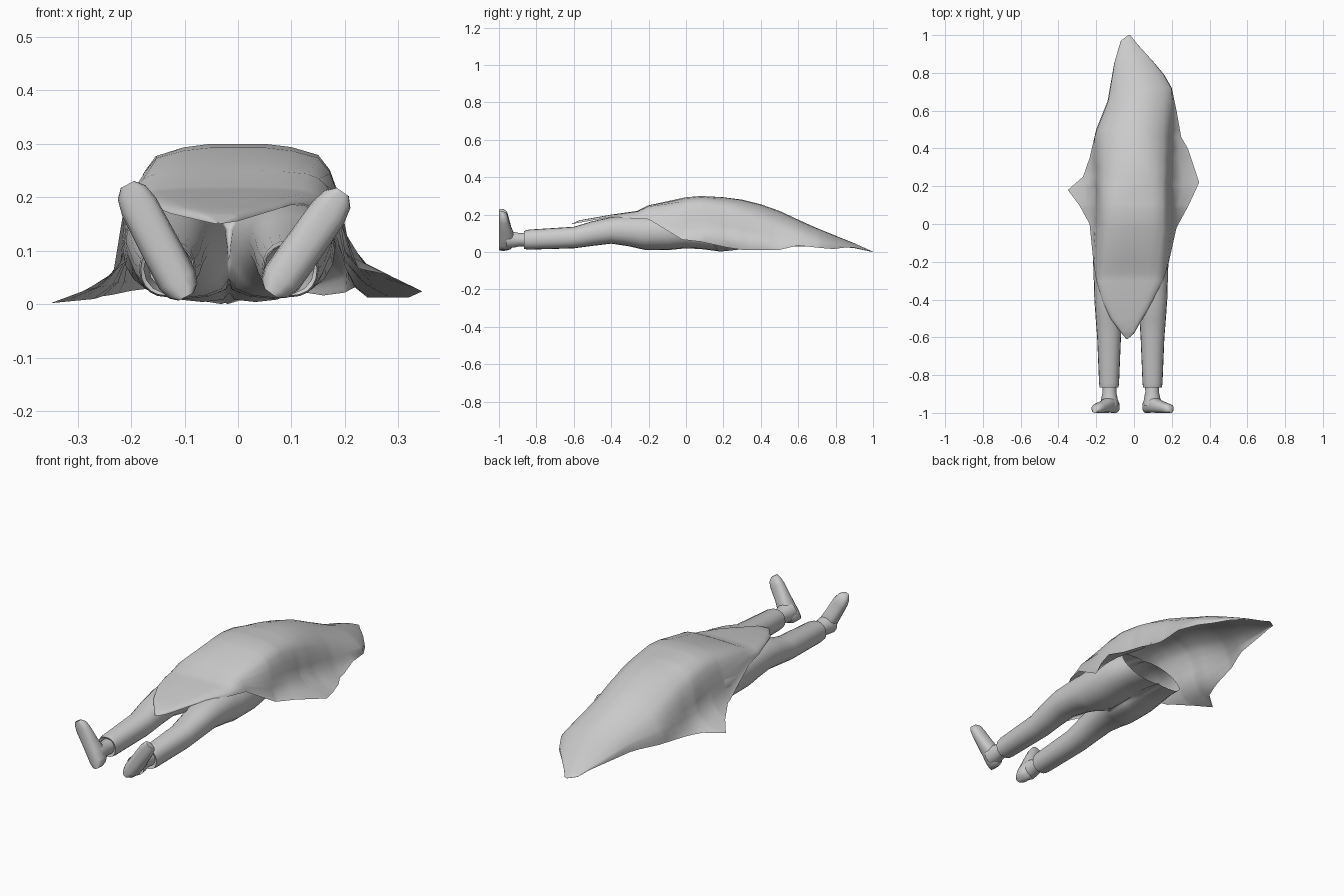
import bpy, bmesh, math
from mathutils import Vector

cube = bpy.data.objects.get("Cube")
if cube:
    bpy.data.objects.remove(cube)

grey = bpy.data.materials.new("plain grey")
grey.use_nodes = True
grey.diffuse_color = (0.6, 0.6, 0.6, 1)
grey.node_tree.nodes["Principled BSDF"].inputs["Base Color"].default_value = (0.6, 0.6, 0.6, 1)

MIDLINE = -0.017  # the body lies slightly off centre


def lerp_keys(keys, t):
    """Linear interpolation through (position, value) pairs."""
    if t <= keys[0][0]:
        return keys[0][1]
    for (a, va), (b, vb) in zip(keys, keys[1:]):
        if t <= b:
            return va + (vb - va) * (t - a) / (b - a)
    return keys[-1][1]


def loft(name, rows, closed=True, caps=(False, False), keep=None):
    """Skin a list of equally long point rows into a smooth mesh object."""
    bm = bmesh.new()
    grid = [[bm.verts.new(p) for p in row] for row in rows]
    n = len(grid[0])
    for a, b in zip(grid, grid[1:]):
        for i in range(n if closed else n - 1):
            j = (i + 1) % n
            quad = (a[i], a[j], b[j], b[i])
            if keep is None or keep(quad):
                bm.faces.new(quad)
    for wanted, ring in zip(caps, (grid[0], grid[-1])):
        if wanted:
            bm.faces.new(ring)
    bmesh.ops.remove_doubles(bm, verts=bm.verts, dist=0.0005)
    bmesh.ops.recalc_face_normals(bm, faces=bm.faces)
    mesh = bpy.data.meshes.new(name)
    bm.to_mesh(mesh)
    bm.free()
    mesh.materials.append(grey)
    ob = bpy.data.objects.new(name, mesh)
    bpy.context.collection.objects.link(ob)
    bpy.ops.object.select_all(action="DESELECT")
    ob.select_set(True)
    bpy.context.view_layer.objects.active = ob
    bpy.ops.object.shade_smooth_by_angle(angle=math.radians(50))
    return ob


def ellipse(centre, u, v, n=16, power=1.0):
    """Ring around centre with half axes u and v; power under 1 squares it."""
    ring = []
    for i in range(n):
        a = 2 * math.pi * i / n
        c, s = math.cos(a), math.sin(a)
        c = math.copysign(abs(c) ** power, c)
        s = math.copysign(abs(s) ** power, s)
        ring.append(Vector(centre) + c * Vector(u) + s * Vector(v))
    return ring


# Sheet: draped cloth, skinned from cross sections along the body
left_edge = [(-0.61, -0.035), (-0.58, 0), (-0.45, 0.075), (-0.3, 0.155), (-0.2, 0.185),
             (-0.02, 0.225), (0.1, 0.29), (0.22, 0.345), (0.4, 0.285), (0.46, 0.25),
             (0.6, 0.225), (0.72, 0.2), (0.79, 0.16), (0.85, 0.11), (0.95, 0.02), (1, -0.02)]
right_edge = [(-0.61, -0.04), (-0.58, -0.065), (-0.5, -0.125), (-0.4, -0.17), (-0.3, -0.2),
              (-0.2, -0.215), (0, -0.235), (0.1, -0.29), (0.18, -0.35), (0.25, -0.27),
              (0.35, -0.235), (0.5, -0.2), (0.65, -0.14), (0.85, -0.105), (0.97, -0.07), (1, -0.03)]
crest = [(-0.61, 0.152), (-0.57, 0.17), (-0.4, 0.2), (-0.26, 0.22), (-0.2, 0.25), (0, 0.293),
         (0.08, 0.3), (0.2, 0.293), (0.3, 0.28), (0.4, 0.255), (0.5, 0.22), (0.6, 0.173),
         (0.7, 0.128), (0.9, 0.047), (1, 0.002)]
left_hem = [(-0.61, 0.15), (-0.4, 0.187), (-0.2, 0.175), (-0.12, 0.1), (-0.05, 0.07),
            (0.08, 0.055), (0.22, 0.024), (0.3, 0.012), (0.5, 0.012), (0.6, 0.035),
            (0.78, 0.015), (0.88, 0.028), (1, 0)]
right_hem = [(-0.61, 0.15), (-0.4, 0.187), (-0.2, 0.17), (-0.05, 0.07), (0.08, 0.03),
             (0.18, 0.002), (0.3, 0.015), (0.6, 0.03), (0.88, 0.025), (1, 0)]
# Share of the body's half width, share of the drop from crest to hem
drape = [(0, 0), (0.25, 0), (0.5, 0.025), (0.75, 0.085), (0.86, 0.2), (0.93, 0.36),
         (0.98, 0.54), (1.02, 0.72)]
# How far the section relaxes from a boxy drape to a plain arch at the head
roundness = [(0.15, 0), (0.6, 0.75), (1, 1)]


def sheet_side(y, edge, hem, centre):
    """Points of one half section, from the crest out to the hem."""
    top, low = lerp_keys(crest, y), lerp_keys(hem, y)
    body = max(-0.205, min(0.2, edge))
    if abs(body - edge) < 0.01:
        body = centre + (edge - centre) * 0.96
    soft = lerp_keys(roundness, y)
    points = []
    for fx, fz in drape:
        drop = fz + (0.72 * fx * fx - fz) * soft
        fold = 0.006 * math.sin(y * 50) * fz * (0.1 < y < 0.6)
        points.append((centre + (body - centre) * fx + fold, y, top - (top - low) * drop))
    x, _, z = points[-1]
    points.append((x + (edge - x) * 0.4, y, z + (low - z) * 0.65))
    points.append((edge, y, low))
    return points


rows = []
stations = sorted({k[0] for k in left_edge + right_edge + crest})
for y in stations:
    xl, xr = lerp_keys(left_edge, y), lerp_keys(right_edge, y)
    centre = (xl + xr) / 2
    if abs(y) < 0.7:
        centre *= 0.6 if y > -0.4 else 1
    rows.append(sheet_side(y, xr, right_hem, centre)[::-1]
                + sheet_side(y, xl, left_hem, centre)[1:])
loft("sheet", rows, closed=False)

# Trousers: one half from ankle to open slanted waist, mirrored at the crotch
# y, centre x, half width, bottom, top, slant
trouser_rings = [(-0.855, 0.117, 0.035, 0.03, 0.1, 0), (-0.865, 0.115, 0.05, 0.016, 0.113, 0),
                 (-0.84, 0.115, 0.053, 0.013, 0.12, 0), (-0.6, 0.115, 0.063, 0.02, 0.135, 0),
                 (-0.5, 0.116, 0.07, 0.033, 0.165, 0), (-0.4, 0.115, 0.078, 0.045, 0.187, 0),
                 (-0.3, 0.107, 0.089, 0.03, 0.195, 0), (-0.25, 0.1, 0.097, 0.018, 0.2, 0),
                 (-0.22, 0.085, 0.114, 0.012, 0.2, 0), (-0.1, 0.08, 0.12, 0.01, 0.21, 0),
                 (-0.02, 0.07, 0.125, 0.02, 0.215, 0.02), (0.04, 0.06, 0.12, 0.016, 0.215, 0.04),
                 (0.11, 0.05, 0.115, 0.004, 0.205, 0.065)]
rows = []
for y, cx, rx, low, high, slant in trouser_rings:
    ring = ellipse((cx, y, (low + high) / 2), (rx, 0, 0), (0, -slant, (high - low) / 2), 20, 0.9)
    rows.append([Vector((max(0, p.x), p.y, p.z)) for p in ring])
trousers = loft("trousers", rows, caps=(True, False),
                keep=lambda quad: any(v.co.x > 0.0001 for v in quad))
trousers.location.x = MIDLINE
mirror = trousers.modifiers.new("mirror", "MIRROR")
mirror.use_clip = True

# Feet: flat soles, toes pointing up and outward
# share of length, half width, thickness from the sole
foot_rings = [(0, 0.016, 0.045), (0.05, 0.03, 0.068), (0.15, 0.038, 0.082), (0.35, 0.038, 0.084),
              (0.55, 0.037, 0.066), (0.8, 0.036, 0.052), (0.93, 0.029, 0.044), (1, 0.014, 0.028)]
feet = [("left", (0.062, 0.02), (0.196, 0.21)), ("right", (-0.097, 0.014), (-0.207, 0.224))]
for label, (heel_x, heel_z), (toe_x, toe_z) in feet:
    heel, toe = Vector((heel_x, -1, heel_z)), Vector((toe_x, -1, toe_z))
    across = (toe - heel).normalized().cross(Vector((0, 1, 0)))
    rows = []
    for t, half, thick in foot_rings:
        centre = heel.lerp(toe, t) + Vector((0, thick / 2, 0))
        rows.append(ellipse(centre, across * half, (0, thick / 2, 0), 14, 0.75))
    loft(label + "_foot", rows, caps=(True, True))
    # Ankle between foot and trouser leg
    side = math.copysign(0.113, toe_x)
    rows = [ellipse((MIDLINE + side, y, 0.066), (r, 0, 0), (0, 0, r), 14)
            for y, r in ((-0.96, 0.047), (-0.92, 0.043), (-0.89, 0.036), (-0.84, 0.038))]
    loft(label + "_ankle", rows)
